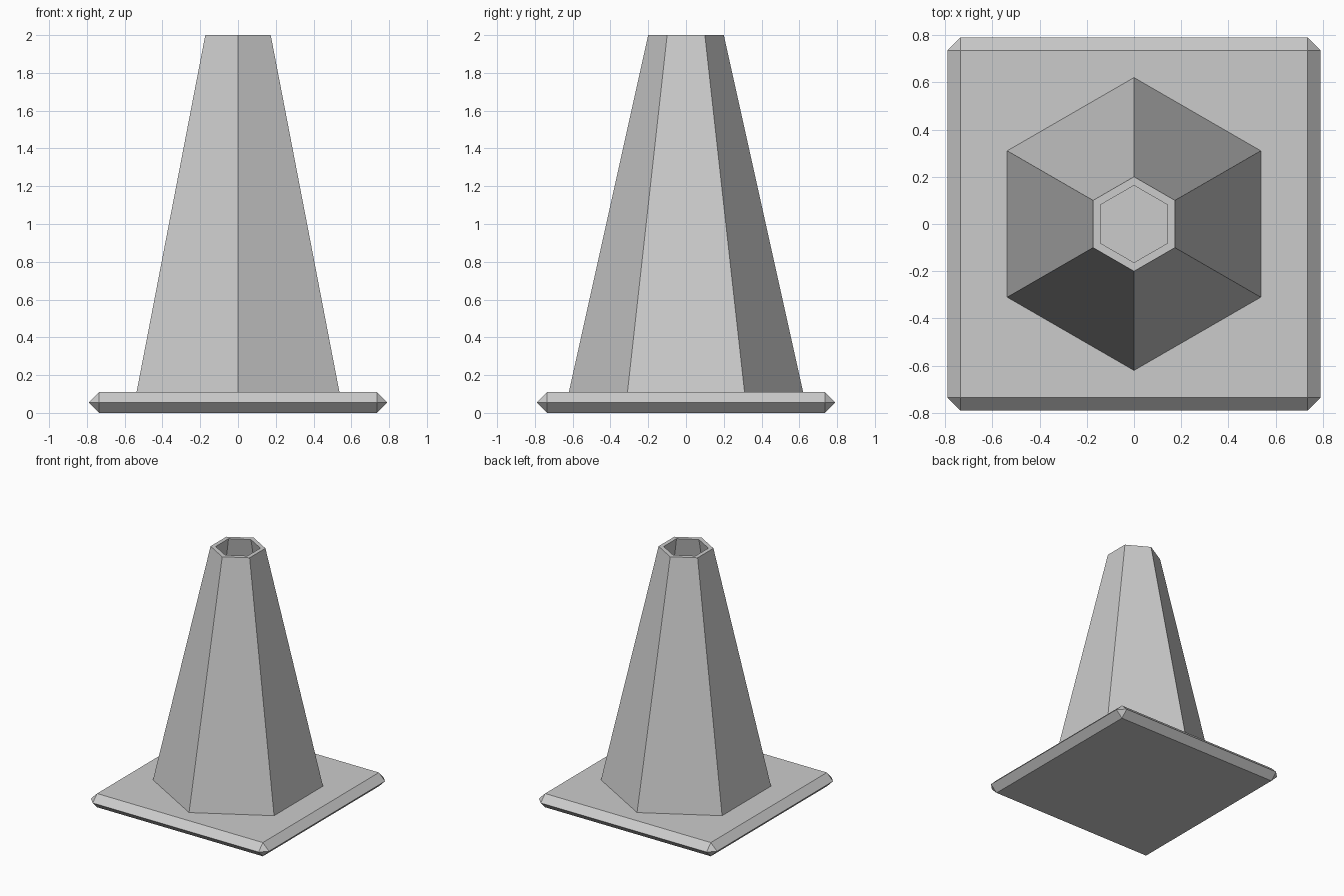
import bpy, bmesh
from math import cos, sin, pi

if "Cube" in bpy.data.objects:
    bpy.data.objects.remove(bpy.data.objects["Cube"])

BASE_W, BASE_H, SIDES = 1.58, 0.11, 6


def make_object(name, bm):
    bmesh.ops.recalc_face_normals(bm, faces=bm.faces)
    mesh = bpy.data.meshes.new(name)
    bm.to_mesh(mesh)
    bm.free()
    obj = bpy.data.objects.new(name, mesh)
    bpy.context.collection.objects.link(obj)
    return obj


# Square base plate, chamfered until the side edges meet at mid height
bm = bmesh.new()
bmesh.ops.create_cube(bm, size=1)
bmesh.ops.scale(bm, vec=(BASE_W, BASE_W, BASE_H), verts=bm.verts)
bmesh.ops.translate(bm, vec=(0, 0, BASE_H / 2), verts=bm.verts)
bmesh.ops.bevel(bm, geom=bm.edges[:], offset=BASE_H * 0.498, segments=1,
                affect='EDGES', clamp_overlap=True)
bmesh.ops.remove_doubles(bm, verts=bm.verts, dist=0.002)
make_object("base_plate", bm)

# Hollow six-sided cone: closed wall profile (radius, height) swept around z
profile = [(0.62, BASE_H), (0.20, 2.0), (0.163, 2.0), (0.583, BASE_H)]
bm = bmesh.new()
rings = []
for r, z in profile:
    angles = [pi / 2 + 2 * pi * i / SIDES for i in range(SIDES)]
    rings.append([bm.verts.new((r * cos(a), r * sin(a), z)) for a in angles])
for k, ring in enumerate(rings):
    nxt = rings[(k + 1) % len(rings)]
    for i in range(SIDES):
        j = (i + 1) % SIDES
        bm.faces.new((ring[i], ring[j], nxt[j], nxt[i]))
make_object("cone_body", bm)
